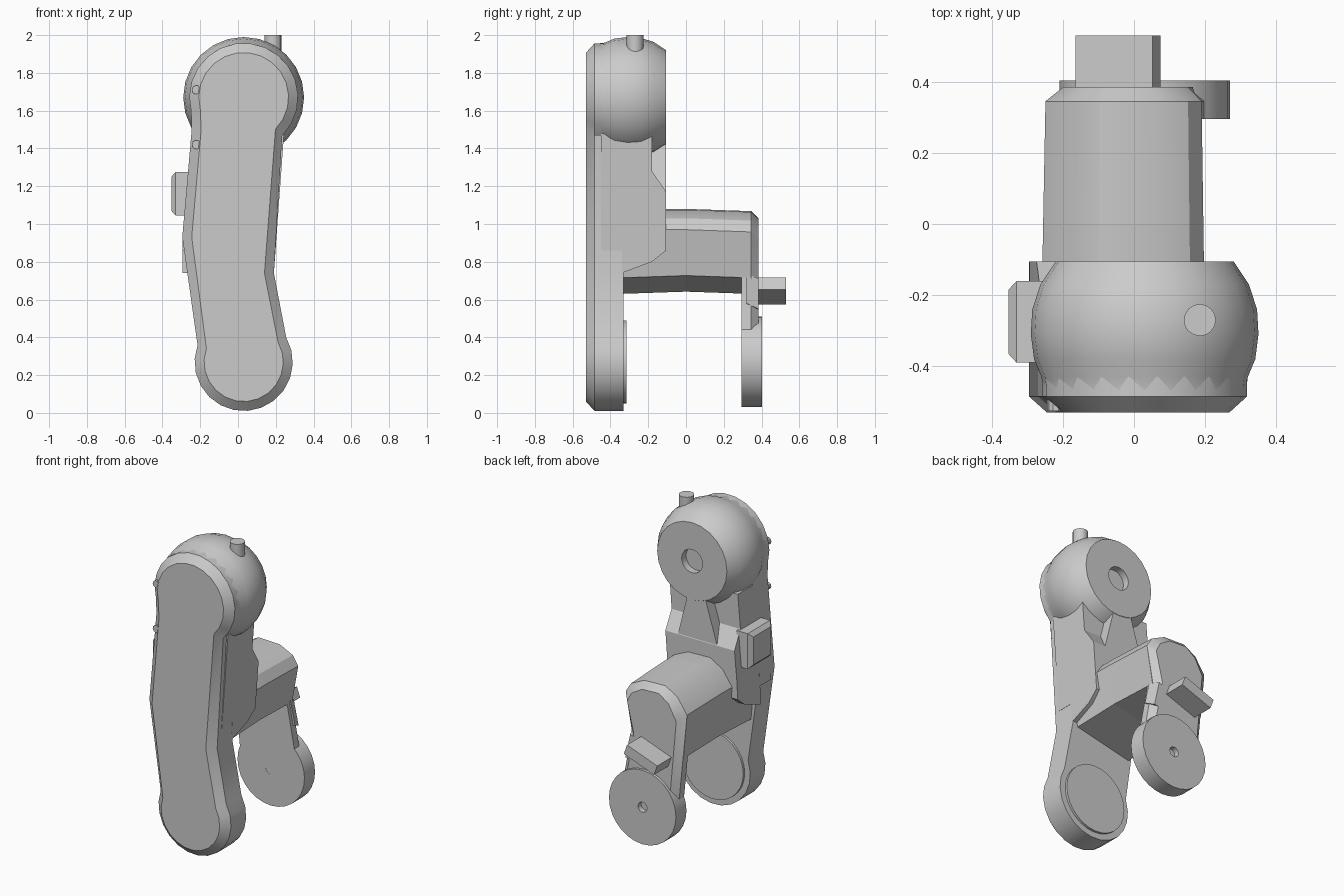
import bpy, bmesh, math
from math import cos, sin, radians

cube = bpy.data.objects.get("Cube")
if cube:
    bpy.data.objects.remove(cube, do_unlink=True)

GREY = (0.6, 0.6, 0.6, 1)
mat = bpy.data.materials.new("plain grey")
mat.use_nodes = True
mat.diffuse_color = GREY
mat.node_tree.nodes["Principled BSDF"].inputs["Base Color"].default_value = GREY


def loft(name, rings):
    """Join rings of equal length into a closed solid."""
    bm = bmesh.new()
    loops = [[bm.verts.new(p) for p in ring] for ring in rings]
    n = len(loops[0])
    for a, b in zip(loops, loops[1:]):
        for i in range(n):
            j = (i + 1) % n
            bm.faces.new((a[i], a[j], b[j], b[i]))
    bm.faces.new(loops[0])
    bm.faces.new(loops[-1])
    bmesh.ops.recalc_face_normals(bm, faces=bm.faces)
    mesh = bpy.data.meshes.new(name)
    bm.to_mesh(mesh)
    bm.free()
    mesh.materials.append(mat)
    obj = bpy.data.objects.new(name, mesh)
    bpy.context.collection.objects.link(obj)
    bpy.ops.object.select_all(action='DESELECT')
    obj.select_set(True)
    bpy.context.view_layer.objects.active = obj
    bpy.ops.object.shade_smooth_by_angle(angle=radians(30))
    return obj


def at_y(outline, y):
    return [(x, y, z) for x, z in outline]


def arc(cx, cz, r, start, end, steps):
    angles = [radians(start + (end - start) * i / steps) for i in range(steps + 1)]
    return [(cx + r * cos(a), cz + r * sin(a)) for a in angles]


def lathe(name, cx, cz, profile, sides):
    """Turn (y, radius) pairs around an axis running front to back."""
    return loft(name, [at_y(arc(cx, cz, r, 0, 360, sides)[:-1], y) for y, r in profile])


def leg_outline(inset):
    top = arc(0.03, 1.67, 0.288 - inset, -45, 195, 15)
    foot = arc(0.03, 0.27, 0.26 - inset, 160, 390, 14)
    return (top + [(-0.245 + inset, 1.5), (-0.295 + inset, 0.93)]
            + foot + [(0.19 - inset, 0.74)])


# Front leg plate with chamfered face
loft("front_leg", [at_y(leg_outline(0.05), -0.53), at_y(leg_outline(0), -0.485),
                   at_y(leg_outline(0), -0.33)])


# Thicker thigh behind the plate, stepped below the head
def thigh(top, bottom=0.86):
    def left(z):
        return -0.295 + 0.05 * max(0, z - 0.93) / 0.57

    def right(z):
        return 0.19 + 0.05 * (z - 0.74) / 0.69
    return [(left(z), z) for z in (bottom, 0.95, top)] + [(right(z), z) for z in (top, bottom)]


loft("upper_thigh", [at_y(thigh(1.5), -0.45), at_y(thigh(1.5), -0.18)])
loft("lower_thigh", [at_y(thigh(1.28, 0.74), -0.34), at_y(thigh(1.28, 0.8), -0.18),
                     at_y(thigh(1.17), -0.105)])
neck = [(-0.17, 1.1), (0.15, 1.1), (0.06, 1.46), (-0.06, 1.46)]
loft("neck_rib", [at_y(neck, -0.3), at_y(neck, -0.107)])

# Round head with shallow socket on the back
lathe("round_head", 0.03, 1.67,
      [(-0.47, 0.285), (-0.43, 0.29), (-0.38, 0.311), (-0.31, 0.32), (-0.24, 0.316),
       (-0.17, 0.293), (-0.105, 0.25), (-0.105, 0.075), (-0.15, 0.075)], 24)

# Top peg
loft("top_peg", [[(x, y - 0.27, z) for x, y in arc(0.185, 0, 0.045, 0, 360, 16)[:-1]]
                 for z in (1.8, 2.0)])

# Small edge pins
for z in (1.71, 1.42):
    lathe("edge_pin", -0.22, z, [(-0.525, 0.024), (-0.46, 0.024)], 10)

# Foot pad on the inside
lathe("foot_pad", 0.03, 0.27, [(-0.35, 0.22), (-0.315, 0.22)], 28)

# Arm bridging to the rear plate
crown = [(0.2, 0.97), (0.16, 1.03), (0.06, 1.075), (-0.1, 1.08), (-0.19, 1.03), (-0.262, 0.93)]
for name, lift, scale, y0, y1 in (("arm_front_half", 0.0, 1.0, -0.35, 0.0),
                                  ("arm_rear_half", 0.012, 0.975, 0.0, 0.345)):
    ends = []
    for y in (y0, y1):
        rise = 0.012 if y == 0 else 0
        s = 0.975 if y == 0 else (1.0 if y < 0 else 0.95)
        drop = 0.012 * max(0, y) / 0.345
        ends.append([(x * s, y, z - drop) for x, z in crown]
                    + [(-0.235 * s, y, 0.63 + rise), (0.155 * s, y, 0.715 + rise)])
    loft(name, ends)


# Rear plate with chamfered face
def plate(inset):
    scale = 1 - inset / 0.2
    top = [(x * 0.95 * scale, z - 0.012 - inset) for x, z in crown]
    return top + [(-0.19 + inset, 0.33), (0.21 - inset, 0.37), (0.145 - inset, 0.72)]


loft("rear_plate", [at_y(plate(0), 0.295), at_y(plate(0), 0.345), at_y(plate(0.04), 0.385)])

# Rear foot disc with centre hole
lathe("rear_disc", 0.03, 0.27, [(0.35, 0.035), (0.35, 0.04), (0.295, 0.04), (0.295, 0.24),
                                (0.403, 0.24), (0.403, 0.032), (0.37, 0.032)], 28)
lathe("rear_disc_core", 0.03, 0.27, [(0.296, 0.06), (0.365, 0.06)], 16)

# Tilted rear peg
tilt = radians(20)
corners = [(-0.115, -0.034), (0.115, -0.034), (0.115, 0.034), (-0.115, 0.034)]
peg = [(-0.045 + u * cos(tilt) - v * sin(tilt), 0.645 + u * sin(tilt) + v * cos(tilt))
       for u, v in corners]
loft("rear_peg", [at_y(peg, 0.34), at_y(peg, 0.53)])

# Small fin on the rear plate edge
fin = [(0.1, 0.72), (0.1, 0.57), (0.185, 0.58), (0.15, 0.74)]
loft("rear_fin", [at_y(fin, 0.32), at_y([(x - 0.02, z - 0.03) for x, z in fin], 0.385)])


# Side box with bevelled outer face
def box_ring(x, inset):
    return [(x, -0.275 + sy * (0.115 - inset), 1.16 + sz * (0.115 - inset))
            for sy, sz in ((-1, -1), (1, -1), (1, 1), (-1, 1))]


loft("side_box", [box_ring(-0.25, 0), box_ring(-0.33, 0), box_ring(-0.353, 0.025)])
